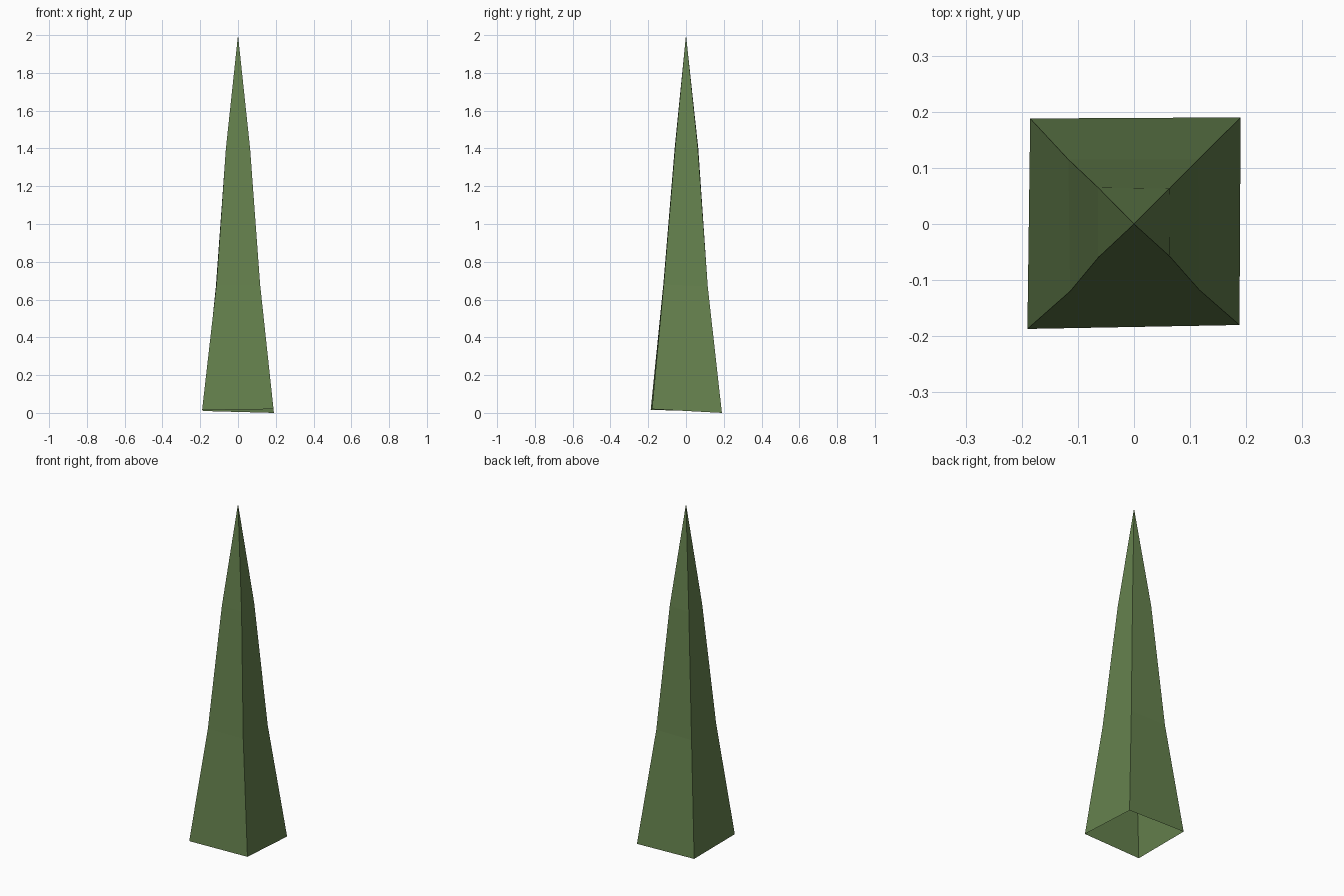
import bpy, bmesh

if "Cube" in bpy.data.objects:
    bpy.data.objects.remove(bpy.data.objects["Cube"])

# Corner order: front left, front right, back right, back left
rings = [
    [(-0.19, -0.187, 0.015), (0.188, -0.18, 0.02), (0.19, 0.19, 0.0), (-0.185, 0.188, 0.01)],
    [(-0.114, -0.12, 0.68), (0.117, -0.118, 0.68), (0.115, 0.115, 0.67), (-0.117, 0.115, 0.67)],
    [(-0.064, -0.06, 1.40), (0.064, -0.058, 1.40), (0.063, 0.063, 1.40), (-0.064, 0.065, 1.40)],
]

# Tapering four-sided spike, open at the base
bm = bmesh.new()
loops = [[bm.verts.new(p) for p in ring] for ring in rings]
tip = bm.verts.new((0, 0, 2.0))
for i in range(4):
    j = (i + 1) % 4
    for low, high in zip(loops, loops[1:]):
        bm.faces.new((low[i], low[j], high[j], high[i]))
    bm.faces.new((loops[-1][i], loops[-1][j], tip))

mesh = bpy.data.meshes.new("spike")
bm.to_mesh(mesh)
bm.free()
spike = bpy.data.objects.new("spike", mesh)
bpy.context.collection.objects.link(spike)

# Green surface
green = bpy.data.materials.new("leaf_green")
green.diffuse_color = (0.13, 0.22, 0.075, 1)
green.use_nodes = True
green.node_tree.nodes["Principled BSDF"].inputs["Base Color"].default_value = green.diffuse_color
mesh.materials.append(green)
